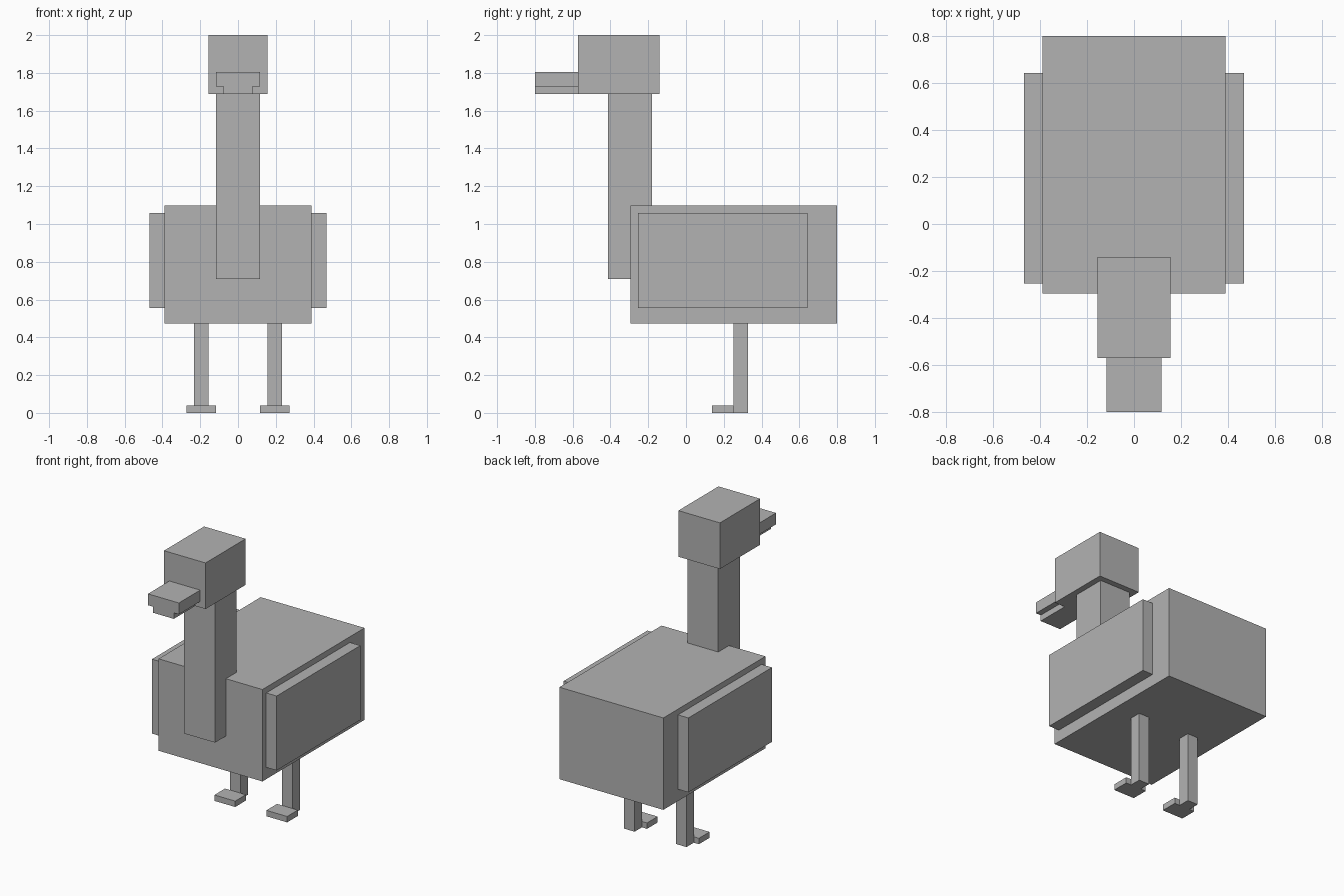
import bpy
from mathutils import Vector

cube = bpy.data.objects.get("Cube")
if cube:
    bpy.data.objects.remove(cube, do_unlink=True)

# Single plain grey
grey = bpy.data.materials.new("plain_grey")
grey.use_nodes = True
colour = (0.45, 0.45, 0.45, 1)
grey.diffuse_color = colour
grey.node_tree.nodes["Principled BSDF"].inputs["Base Color"].default_value = colour


def box(name, x, y, z):
    """Block spanning the given (min, max) range on each axis."""
    low, high = (Vector(c) for c in zip(x, y, z))
    bpy.ops.mesh.primitive_cube_add(size=1, location=(low + high) / 2)
    ob = bpy.context.object
    ob.name = name
    ob.data.name = name
    for v in ob.data.vertices:
        v.co = v.co * (high - low)
    ob.data.materials.append(grey)
    return ob


def centred(name, half, y, z):
    return box(name, (-half, half), y, z)


def pair(name, x, y, z):
    box("left_" + name, x, y, z)
    box("right_" + name, (-x[1], -x[0]), y, z)


# Torso and neck
centred("body", 0.39, (-0.295, 0.8), (0.474, 1.098))
centred("neck", 0.116, (-0.412, -0.18), (0.709, 1.687))

# Head with a wide upper beak and narrower lower beak
centred("head", 0.156, (-0.571, -0.141), (1.687, 2.0))
centred("upper_beak", 0.116, (-0.8, -0.571), (1.728, 1.805))
centred("lower_beak", 0.078, (-0.8, -0.571), (1.687, 1.728))

# Folded wings, legs and feet
pair("wing", (0.39, 0.468), (-0.254, 0.643), (0.554, 1.059))
pair("leg", (0.156, 0.234), (0.251, 0.329), (0, 0.474))
pair("foot", (0.117, 0.273), (0.137, 0.251), (0, 0.04))
